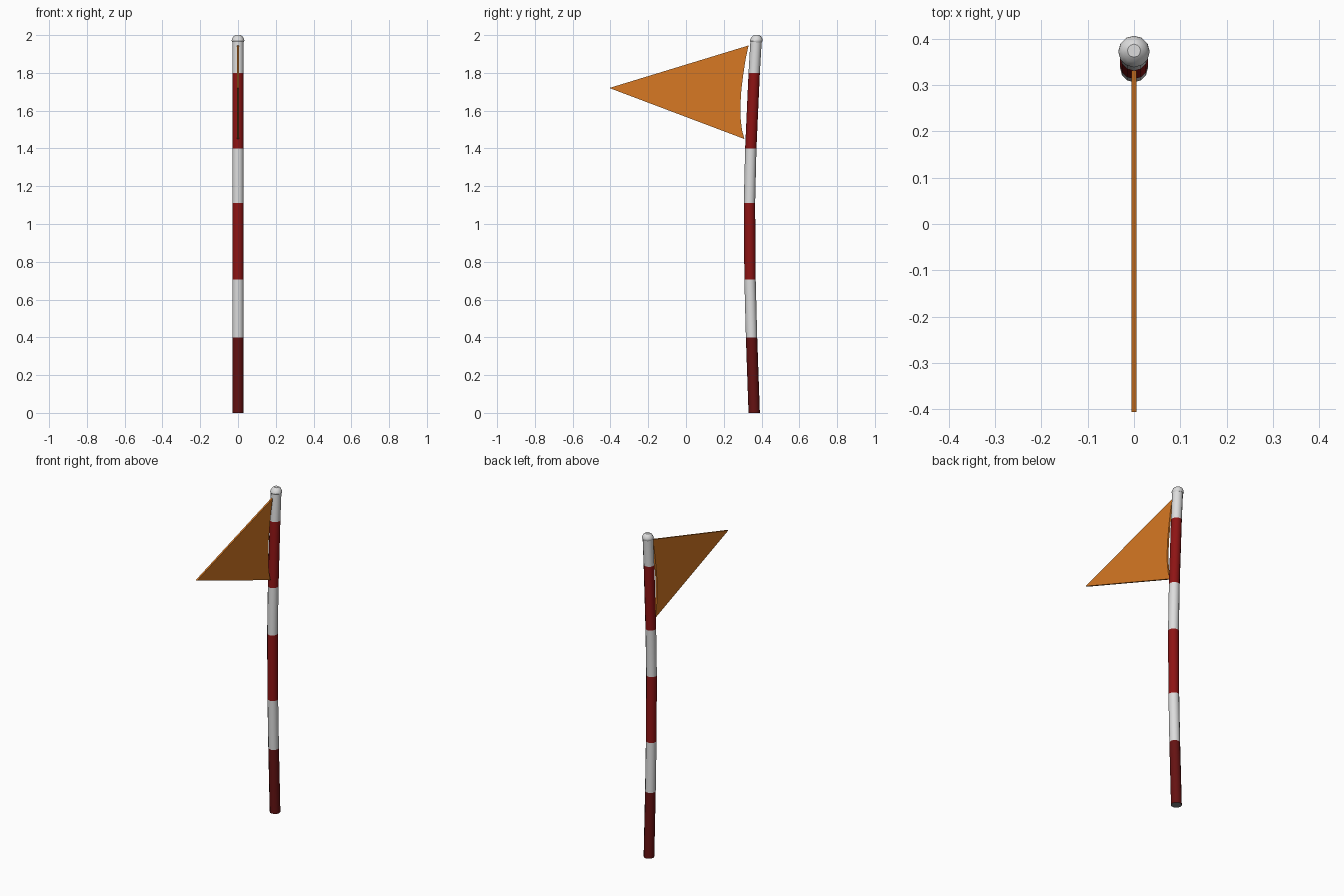
import bpy, bmesh, math

if "Cube" in bpy.data.objects:
    bpy.data.objects.remove(bpy.data.objects["Cube"])

SIDES = 12

def material(name, rgb):
    m = bpy.data.materials.new(name)
    m.diffuse_color = (*rgb, 1)
    m.use_nodes = True
    m.node_tree.nodes["Principled BSDF"].inputs["Base Color"].default_value = m.diffuse_color
    return m

white = material("white", (0.72, 0.72, 0.72))
red = material("red", (0.27, 0.007, 0.007))
dark_red = material("dark red", (0.13, 0.006, 0.006))
orange = material("orange", (0.68, 0.19, 0.017))
grey = material("dark grey", (0.2, 0.21, 0.21))

def finish(name, bm, mats, smooth=True):
    bmesh.ops.recalc_face_normals(bm, faces=bm.faces)
    mesh = bpy.data.meshes.new(name)
    bm.to_mesh(mesh)
    bm.free()
    for m in mats:
        mesh.materials.append(m)
    ob = bpy.data.objects.new(name, mesh)
    bpy.context.collection.objects.link(ob)
    if smooth:
        bpy.ops.object.select_all(action='DESELECT')
        ob.select_set(True)
        bpy.context.view_layer.objects.active = ob
        bpy.ops.object.shade_smooth_by_angle(angle=math.radians(35))
    return ob

def loft(name, rings, mats, index_rule):
    """Round tube through (y, z, radius) rings, closed at both ends."""
    bm = bmesh.new()
    loops = []
    for y, z, r in rings:
        loops.append([bm.verts.new((r * math.cos(2 * math.pi * i / SIDES),
                                    y + r * math.sin(2 * math.pi * i / SIDES), z))
                      for i in range(SIDES)])
    for k in range(len(loops) - 1):
        a, b = loops[k], loops[k + 1]
        for i in range(SIDES):
            j = (i + 1) % SIDES
            bm.faces.new((a[i], a[j], b[j], b[i])).material_index = index_rule(k)
    bm.faces.new(loops[0]).material_index = len(mats) - 1 if len(mats) > 1 else 0
    bm.faces.new(loops[-1])
    return finish(name, bm, mats)

# Gently bowed pole, one striped section between each pair of rings
pole = [(0.361, 0.0), (0.347, 0.4), (0.339, 0.705), (0.336, 1.11),
        (0.343, 1.4), (0.361, 1.8), (0.371, 1.97)]
stripes = [2, 0, 1, 0, 1, 0]
loft("striped_pole", [(y, z, 0.03) for y, z in pole],
     [white, red, dark_red, grey], lambda k: stripes[k])

# Rounded cap on the pole tip
loft("pole_cap", [(0.372, 1.962, 0.03), (0.372, 1.97, 0.034), (0.373, 1.978, 0.0325),
                  (0.374, 1.992, 0.025), (0.374, 2.0, 0.014)],
     [white], lambda k: 0)

# Triangular pennant with a curved inner edge
outline = [(-0.406, 1.72), (0.309, 1.45), (0.296, 1.50), (0.289, 1.56), (0.288, 1.63),
           (0.293, 1.71), (0.303, 1.79), (0.315, 1.87), (0.331, 1.945)]
bm = bmesh.new()
face = bm.faces.new([bm.verts.new((-0.005, y, z)) for y, z in outline])
ext = bmesh.ops.extrude_face_region(bm, geom=[face])
bmesh.ops.translate(bm, vec=(0.01, 0, 0),
                    verts=[v for v in ext["geom"] if isinstance(v, bmesh.types.BMVert)])
finish("pennant_flag", bm, [orange], smooth=False)
